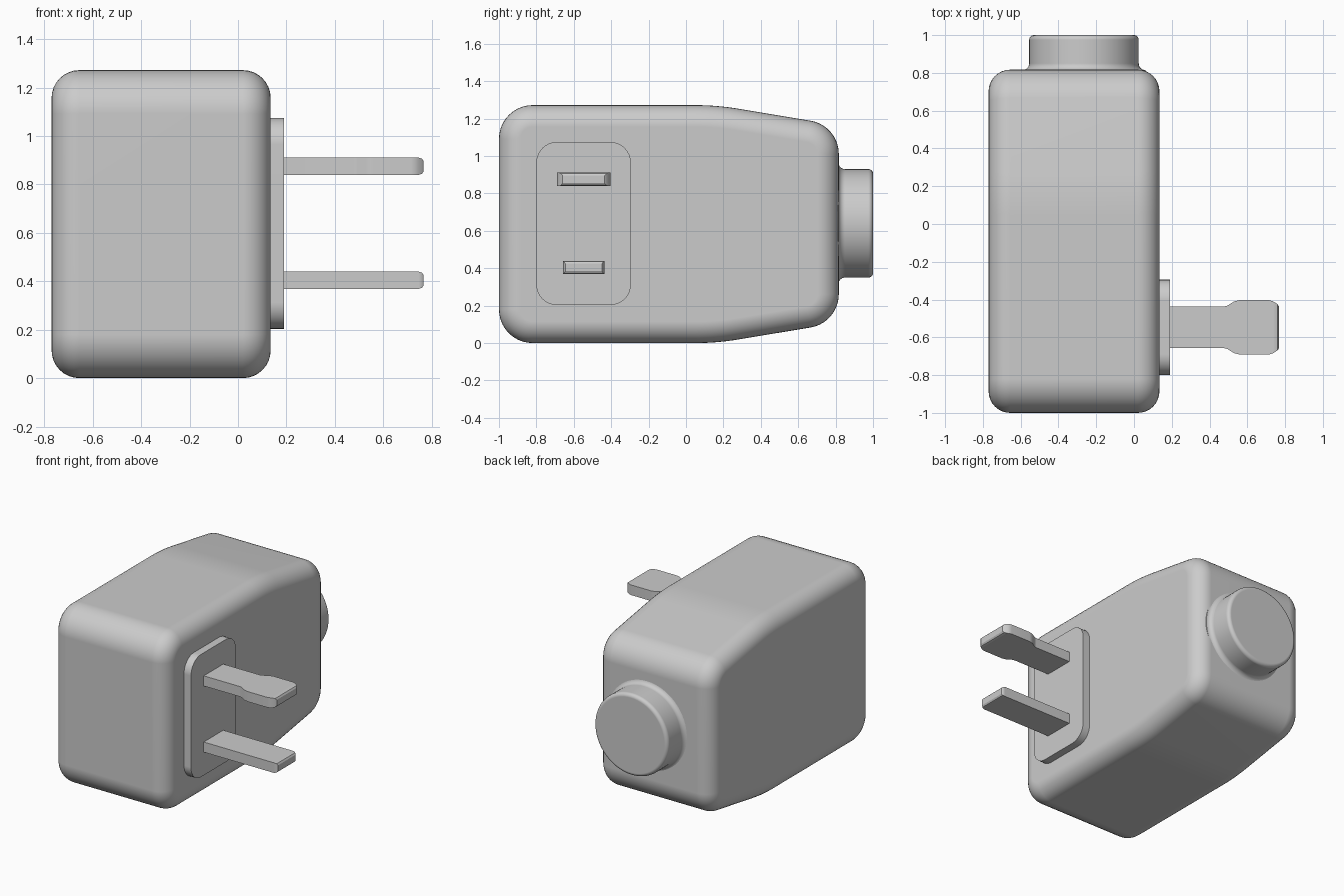
import bpy, bmesh
from math import sin, cos, radians, pi

if "Cube" in bpy.data.objects:
    bpy.data.objects.remove(bpy.data.objects["Cube"])


def loft(name, rings):
    """Skin a list of equal-length closed rings and cap both ends."""
    bm = bmesh.new()
    vs = [[bm.verts.new(p) for p in ring] for ring in rings]
    n = len(vs[0])
    for a, b in zip(vs, vs[1:]):
        for i in range(n):
            j = (i + 1) % n
            bm.faces.new((a[i], a[j], b[j], b[i]))
    bm.faces.new(vs[0])
    bm.faces.new(vs[-1])
    bmesh.ops.recalc_face_normals(bm, faces=bm.faces[:])
    me = bpy.data.meshes.new(name)
    bm.to_mesh(me)
    bm.free()
    ob = bpy.data.objects.new(name, me)
    bpy.context.collection.objects.link(ob)
    bpy.ops.object.select_all(action='DESELECT')
    ob.select_set(True)
    bpy.context.view_layer.objects.active = ob
    bpy.ops.object.shade_smooth_by_angle(angle=radians(30))
    ob.modifiers.new("weighted", 'WEIGHTED_NORMAL').keep_sharp = True
    return ob


def arc(cu, cv, r, a0, a1, steps, inset=0.0):
    """Points on an arc, pulled inward along the normal by inset."""
    pts = []
    for i in range(steps + 1):
        a = radians(a0 + (a1 - a0) * i / steps)
        pts.append((cu + (r - inset) * cos(a), cv + (r - inset) * sin(a)))
    return pts


# Body: tapered side profile with rounded edges, lofted along x
H = 1.272


def body_profile(inset):
    top = (arc(-0.82, H - 0.18, 0.18, 180, 90, 10, inset)
           + arc(0.05, H - 1.39, 1.39, 90, 80.5, 8, inset)
           + arc(0.637, 1.011, 0.18, 80.5, 0, 10, inset))
    return top + [(y, H - z) for y, z in reversed(top)]


X0, X1, R, STEPS = -0.77, 0.135, 0.115, 8
side = [(R * (1 - sin(t)), R * (1 - cos(t)))
        for t in (pi / 2 * k / STEPS for k in range(STEPS + 1))]
stations = [(X0 + dx, d) for dx, d in reversed(side)]
stations = sorted(stations + [(X1 - dx, d) for dx, d in side])
loft("adapter_body", [[(x, y, z) for y, z in body_profile(d)] for x, d in stations])

# Round cable collar on the rear, with a flared root and softened rim
flare = [(y, r) for r, y in arc(0.325, 0.85, 0.035, 270, 180, 6)]
rim = [(y, r) for r, y in arc(0.265, 0.975, 0.025, 0, 90, 5)]
collar = [(0.79, 0.325)] + flare + rim
loft("cable_collar", [[(-0.265 + r * cos(a), y, 0.64 + r * sin(a))
                       for a in (2 * pi * i / 64 for i in range(64))]
                      for y, r in collar])

# Raised rounded plate that carries the prongs
y0, y1, z0, z1, pr = -0.80, -0.295, 0.203, 1.075, 0.11
plate = (arc(y1 - pr, z1 - pr, pr, 0, 90, 8) + arc(y0 + pr, z1 - pr, pr, 90, 180, 8)
         + arc(y0 + pr, z0 + pr, pr, 180, 270, 8) + arc(y1 - pr, z0 + pr, pr, 270, 360, 8))
loft("prong_plate", [[(x, y, z) for y, z in plate] for x in (0.12, 0.19)])


# Flat prongs from (x, half width, half thickness) stations
def prong(name, z, sections):
    yc = -0.547
    loft(name, [[(x, yc + sy * w, z + sz * t)
                 for sy, sz in ((-1, -1), (1, -1), (1, 1), (-1, 1))]
                for x, w, t in sections])


T = 0.036
prong("narrow_prong", 0.404, [(0.15, 0.11, T), (0.745, 0.11, T),
                              (0.76, 0.105, 0.031), (0.767, 0.098, 0.02)])
prong("wide_prong", 0.875, [(0.15, 0.11, T), (0.475, 0.11, T), (0.495, 0.115, T),
                            (0.53, 0.137, T), (0.56, 0.144, T), (0.715, 0.144, T),
                            (0.735, 0.138, T), (0.745, 0.132, T), (0.76, 0.122, 0.031),
                            (0.767, 0.112, 0.02)])
